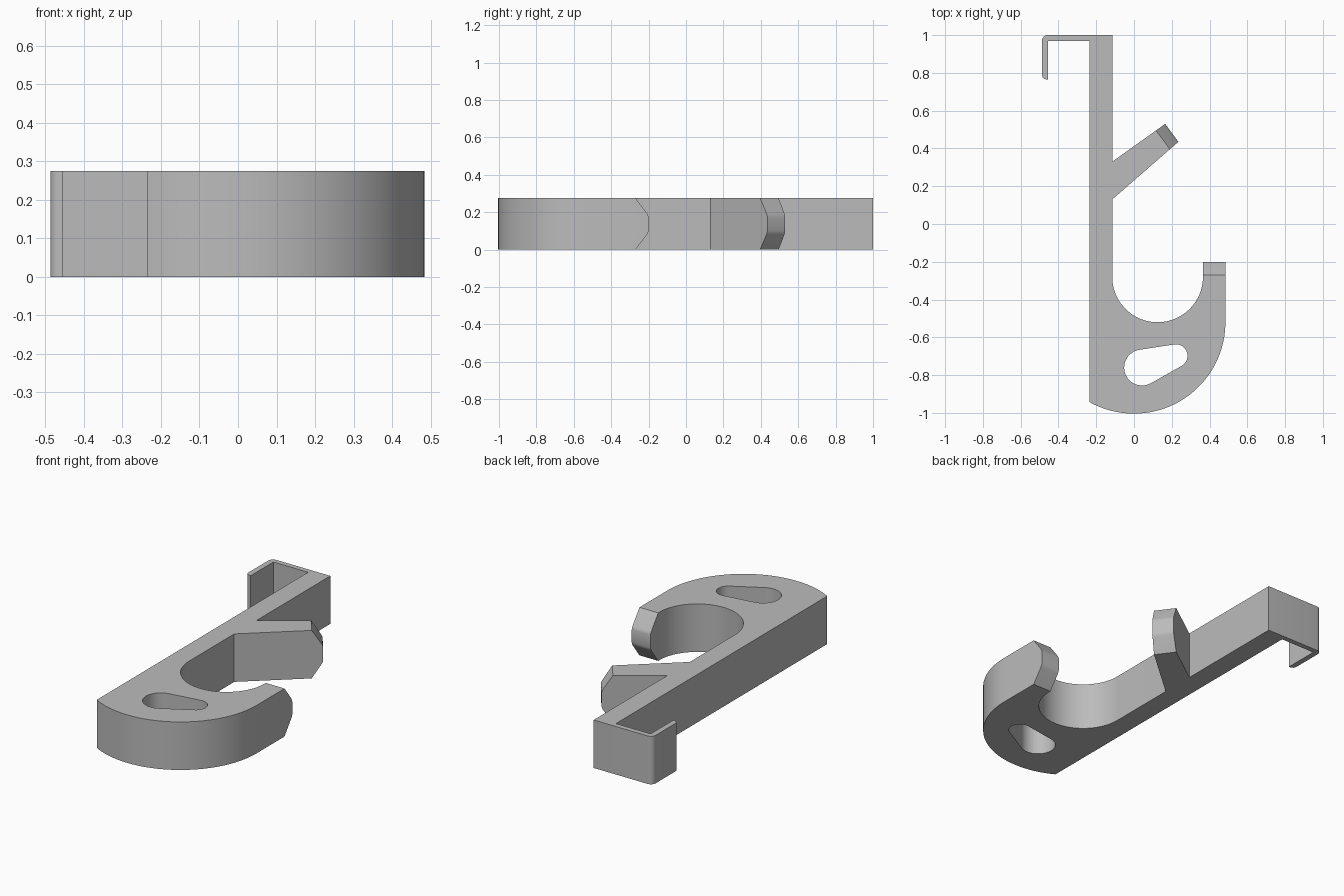
import bpy, bmesh
from math import sin, cos, radians, atan2, asin, hypot, degrees
from mathutils import Vector

cube = bpy.data.objects.get("Cube")
if cube:
    bpy.data.objects.remove(cube, do_unlink=True)

HEIGHT = 0.275


def arc(cx, cy, r, start, end, n):
    """Points along an arc, angles in degrees."""
    steps = [radians(start + (end - start) * i / n) for i in range(n + 1)]
    return [(cx + r * cos(a), cy + r * sin(a)) for a in steps]


def toward(a, b, d):
    """Point a moved by d toward b."""
    a, b = Vector(a), Vector(b)
    return tuple(a + (b - a).normalized() * d)


def outline(setback):
    """Hanger outline, with both tips shortened by setback."""
    arm_low, arm_tip_low = (-0.115, 0.13), (0.235, 0.435)
    arm_tip_high, arm_high = (0.165, 0.53), (-0.115, 0.33)
    pts = arc(0, -0.52, 0.484, 240.95, 360, 40)              # outer bowl
    pts += [(0.484, -0.2 - setback), (0.365, -0.2 - setback)]  # hook tip
    pts += arc(0.125, -0.28, 0.24, 0, -180, 40)              # inner bowl
    pts += [arm_low, toward(arm_tip_low, arm_low, setback * 0.85),
            toward(arm_tip_high, arm_high, setback * 0.85), arm_high]
    pts += [(-0.115, 1.0)]                                   # back corner
    pts += arc(-0.457, 0.97, 0.03, 90, 180, 6)               # clip bend
    pts += arc(-0.462, 0.79, 0.025, 180, 270, 6)             # clip end
    pts += [(-0.455, 0.765), (-0.455, 0.97), (-0.235, 0.97)]
    return pts


def slot():
    """Tapered slot: two circles joined by their tangents."""
    (x1, y1, r1), (x2, y2, r2) = (0.043, -0.76, 0.095), (0.222, -0.698, 0.061)
    axis = degrees(atan2(y2 - y1, x2 - x1))
    lean = 90 - degrees(asin((r1 - r2) / hypot(x2 - x1, y2 - y1)))
    return (arc(x1, y1, r1, axis + lean, axis + 360 - lean, 24)
            + arc(x2, y2, r2, axis - lean, axis + lean, 20))


def wall(bm, layers):
    """Skin stacked rings; return the edges of the first and last ring."""
    rings = [[bm.verts.new((x, y, z)) for x, y in pts] for z, pts in layers]
    n = len(rings[0])
    for a, b in zip(rings, rings[1:]):
        for i in range(n):
            j = (i + 1) % n
            bm.faces.new((a[i], a[j], b[j], b[i]))
    return [[bm.edges.get((r[i], r[(i + 1) % n])) for i in range(n)]
            for r in (rings[0], rings[-1])]


# Height and tip setback pairs: chamfered tips with softened corners
lower = [(0, 0.07), (0.08, 0.009), (0.09, 0.003), (0.1, 0)]
levels = lower + [(HEIGHT - z, s) for z, s in reversed(lower)]

bm = bmesh.new()
outer = wall(bm, [(z, outline(s)) for z, s in levels])
inner = wall(bm, [(z, slot()) for z in (0, HEIGHT)])
# Flat faces around the slot
for out_edges, in_edges in zip(outer, inner):
    bmesh.ops.triangle_fill(bm, use_beauty=True, edges=out_edges + in_edges)
bmesh.ops.recalc_face_normals(bm, faces=bm.faces)

mesh = bpy.data.meshes.new("hook_hanger")
bm.to_mesh(mesh)
bm.free()
hanger = bpy.data.objects.new("hook_hanger", mesh)
bpy.context.collection.objects.link(hanger)

# Plain grey plastic
grey = bpy.data.materials.new("plain_grey")
grey.use_nodes = True
color = (0.5, 0.5, 0.5, 1)
grey.diffuse_color = color
grey.node_tree.nodes["Principled BSDF"].inputs["Base Color"].default_value = color
mesh.materials.append(grey)

bpy.ops.object.select_all(action="DESELECT")
hanger.select_set(True)
bpy.context.view_layer.objects.active = hanger
bpy.ops.object.shade_smooth_by_angle(angle=radians(30))
